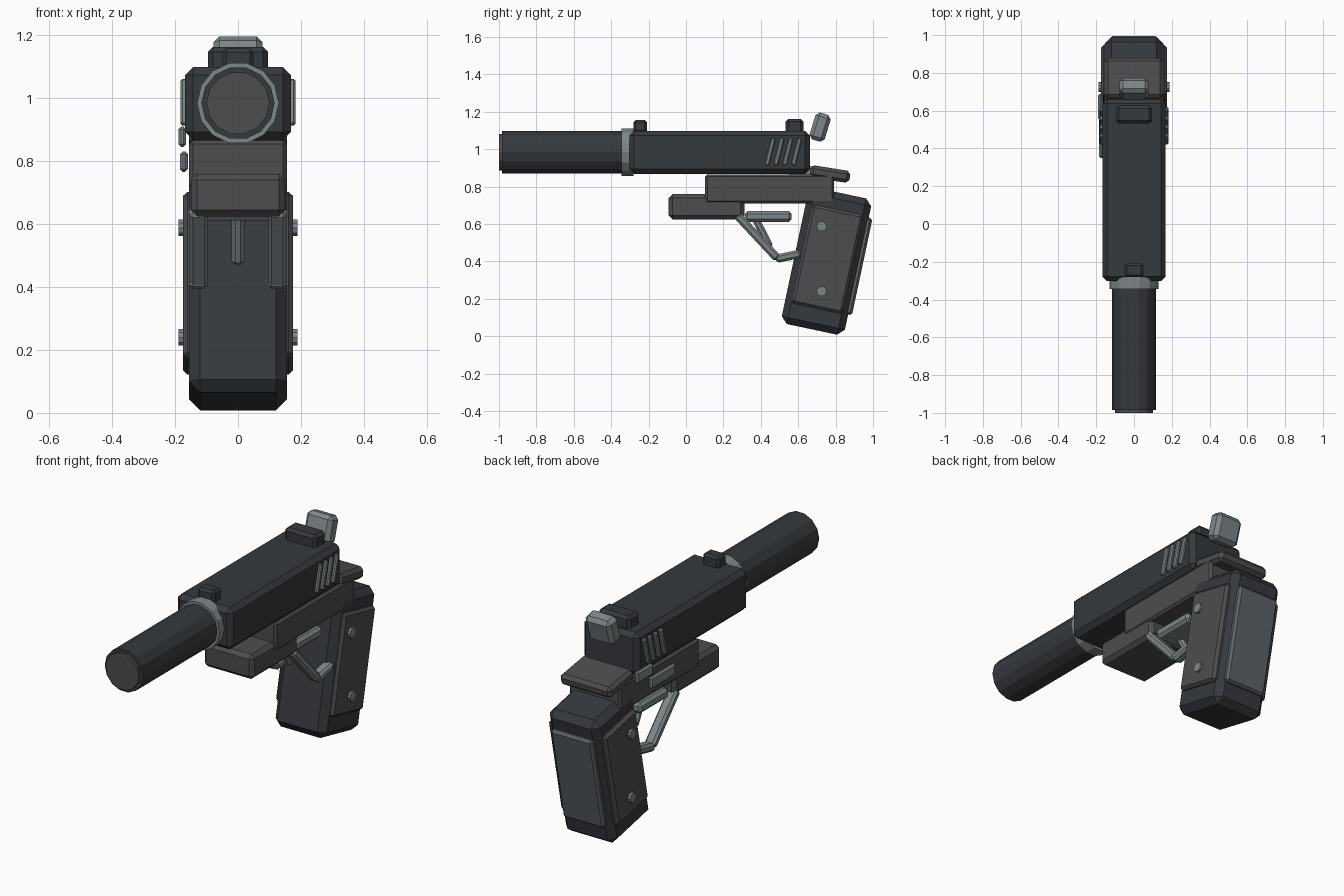
import bpy, bmesh, math
from mathutils import Matrix, Vector

if "Cube" in bpy.data.objects:
    bpy.data.objects.remove(bpy.data.objects["Cube"])


def material(name, r, g, b):
    m = bpy.data.materials.new(name)
    m.diffuse_color = (r, g, b, 1)
    m.use_nodes = True
    m.node_tree.nodes["Principled BSDF"].inputs["Base Color"].default_value = m.diffuse_color
    return m


DARK = material("dark_steel", 0.036, 0.041, 0.047)
FRAME = material("frame_grey", 0.072, 0.074, 0.078)
LIGHT = material("light_steel", 0.21, 0.24, 0.25)
STRAP = material("strap_grey", 0.11, 0.125, 0.135)


def finish(name, bm, mat, loc, tilt):
    me = bpy.data.meshes.new(name)
    bm.to_mesh(me)
    bm.free()
    me.materials.append(mat)
    ob = bpy.data.objects.new(name, me)
    ob.location = loc
    ob.rotation_euler.x = -math.radians(tilt)   # positive tilt leans the top backwards
    bpy.context.collection.objects.link(ob)
    return ob


def box(name, size, loc, mat, bevel=0.01, tilt=0):
    bm = bmesh.new()
    bmesh.ops.create_cube(bm, size=1)
    bmesh.ops.scale(bm, vec=size, verts=bm.verts)
    ob = finish(name, bm, mat, loc, tilt)
    mod = ob.modifiers.new("chamfer", 'BEVEL')
    mod.width, mod.segments = bevel, 1
    return ob


def bar(name, x, a, b, width, thick, mat, bevel=0.012):
    # chamfered bar between two (y, z) points
    dy, dz = b[0] - a[0], b[1] - a[1]
    box(name, (width, thick, math.hypot(dy, dz)),
        (x, (a[0] + b[0]) / 2, (a[1] + b[1]) / 2), mat, bevel,
        math.degrees(math.atan2(dy, dz)))


def tube(name, radius, y0, y1, mat, z=0.984, sides=14):
    bm = bmesh.new()
    bmesh.ops.create_cone(bm, cap_ends=True, segments=sides, radius1=radius,
                          radius2=radius, depth=y1 - y0)
    bmesh.ops.rotate(bm, verts=bm.verts, matrix=Matrix.Rotation(math.radians(90), 3, 'Z'))
    bmesh.ops.rotate(bm, verts=bm.verts, matrix=Matrix.Rotation(math.radians(90), 3, 'X'))
    finish(name, bm, mat, (0, (y0 + y1) / 2, z), 0)


# Barrel extension and collar
tube("muzzle_cap", 0.1, -1.0, -0.97, FRAME)
tube("barrel_tube", 0.116, -0.985, -0.25, DARK)
tube("barrel_collar", 0.13, -0.345, -0.28, LIGHT)

# Slide, sights, hammer
box("slide", (0.336, 0.965, 0.23), (0, 0.18, 0.983), DARK, 0.025)
box("front_sight", (0.1, 0.072, 0.07), (0, -0.245, 1.122), DARK, 0.012)
box("rear_sight", (0.19, 0.095, 0.08), (0, 0.58, 1.122), DARK, 0.015)
box("hammer", (0.156, 0.085, 0.15), (0, 0.717, 1.118), LIGHT, 0.02, 17)

# Frame
box("frame", (0.31, 0.69, 0.155), (0, 0.447, 0.788), FRAME, 0.012)
box("dust_cover", (0.3, 0.405, 0.135), (0, 0.11, 0.692), FRAME, 0.02)
box("beavertail", (0.31, 0.215, 0.065), (0, 0.77, 0.867), FRAME, 0.018, 9)

# Grip: parts placed in the tilted grip space
TILT = 12
GRIP = Vector((0, 0.751, 0.401))
turn = Matrix.Rotation(-math.radians(TILT), 3, 'X')


def on_grip(x, y, z):
    return GRIP + turn @ Vector((x, y, z))


box("grip", (0.31, 0.345, 0.745), GRIP, DARK, 0.035, TILT)
box("backstrap", (0.25, 0.045, 0.53), on_grip(0, 0.171, 0.01), STRAP, 0.012, TILT)

# Trigger
bar("trigger", 0, (0.365, 0.64), (0.45, 0.475), 0.04, 0.04, LIGHT)
box("guard_top", (0.24, 0.25, 0.058), (0, 0.44, 0.64), LIGHT, 0.015)

for side, s in (("left", -1), ("right", 1)):
    # Slide serrations
    for i in range(4):
        box(f"serration_{side}_{i + 1}", (0.03, 0.024, 0.15),
            (s * 0.168, 0.45 + i * 0.047, 0.987), LIGHT, 0.006, 14)
    # Grip panels and screws
    box(f"grip_panel_{side}", (0.04, 0.28, 0.54), on_grip(s * 0.155, 0.003, 0.012),
        FRAME, 0.014, TILT)
    for label, z in (("upper", 0.588), ("lower", 0.24)):
        bm = bmesh.new()
        bmesh.ops.create_cone(bm, cap_ends=True, segments=10, radius1=0.027,
                              radius2=0.027, depth=0.03)
        bmesh.ops.rotate(bm, verts=bm.verts, matrix=Matrix.Rotation(math.radians(90), 3, 'Y'))
        finish(f"screw_{side}_{label}", bm, LIGHT, (s * 0.174, 0.725, z), 0)
    # Trigger guard rails
    bar(f"guard_front_{side}", s * 0.125, (0.275, 0.645), (0.49, 0.415), 0.06, 0.045, LIGHT)
    bar(f"guard_rear_{side}", s * 0.125, (0.48, 0.413), (0.615, 0.442), 0.06, 0.045, LIGHT)

# Left-side controls
box("slide_release", (0.025, 0.21, 0.065), (-0.172, 0.455, 0.798), LIGHT, 0.009)
box("safety_lever", (0.025, 0.14, 0.065), (-0.177, 0.62, 0.877), LIGHT, 0.009)
